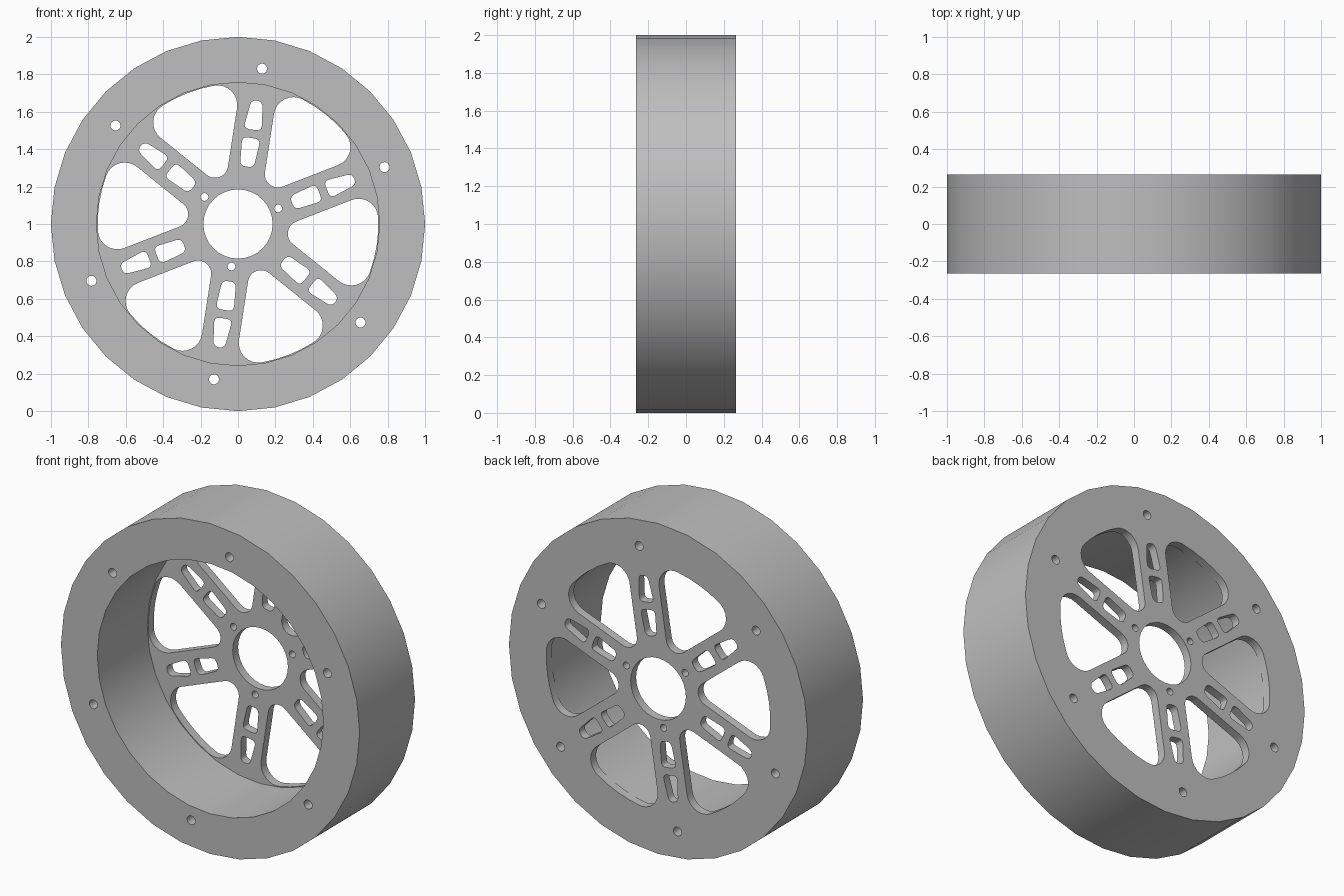
import bpy, bmesh
from math import sin, cos, pi, radians, sqrt, atan2
from mathutils import Vector

if "Cube" in bpy.data.objects:
    bpy.data.objects.remove(bpy.data.objects["Cube"], do_unlink=True)

HALF = 0.265        # half of the wheel width
WEB_FRONT = 0.213   # front face of the spoke plate
CAVITY_R = 0.757
SPOKE = radians(21.2)
STEP = pi / 3

metal = bpy.data.materials.new("light grey metal")
metal.use_nodes = True
grey = (0.52, 0.52, 0.52, 1)
metal.diffuse_color = grey
metal.node_tree.nodes["Principled BSDF"].inputs["Base Color"].default_value = grey


def arc(cx, cy, r, a0, a1, n):
    return [(cx + r * cos(a0 + (a1 - a0) * i / n), cy + r * sin(a0 + (a1 - a0) * i / n))
            for i in range(n + 1)]


def circle(r, n, cx=0):
    return arc(cx, 0, r, 0, 2 * pi, n)[:-1]


def turned(points, a):
    return [(u * cos(a) - v * sin(a), u * sin(a) + v * cos(a)) for u, v in points]


def rounded(corners, size, n=4):
    """Round each corner of a polygon with a short curve."""
    out = []
    for i, c in enumerate(corners):
        c = Vector(c)
        p = c + (Vector(corners[i - 1]) - c).normalized() * size
        q = c + (Vector(corners[(i + 1) % len(corners)]) - c).normalized() * size
        for k in range(n + 1):
            t = k / n
            out.append(tuple(p * (1 - t) ** 2 + c * 2 * t * (1 - t) + q * t * t))
    return out


def prisms(name, outlines, y0, y1):
    """Extrude flat outlines along y into one mesh object."""
    bm = bmesh.new()
    for pts in outlines:
        face = bm.faces.new([bm.verts.new((u, y0, v + 1)) for u, v in pts])
        ext = bmesh.ops.extrude_face_region(bm, geom=[face], use_keep_orig=True)
        moved = [g for g in ext["geom"] if isinstance(g, bmesh.types.BMVert)]
        bmesh.ops.translate(bm, verts=moved, vec=(0, y1 - y0, 0))
    bmesh.ops.recalc_face_normals(bm, faces=bm.faces)
    mesh = bpy.data.meshes.new(name)
    bm.to_mesh(mesh)
    bm.free()
    mesh.materials.append(metal)
    obj = bpy.data.objects.new(name, mesh)
    bpy.context.collection.objects.link(obj)
    return obj


def pocket(offset=0.1, tip=0.07, corner=0.105, outer=0.75):
    """Rounded wedge opening between two spokes, pointing along +u."""
    a = 2 * (offset + corner)
    s = -a * cos(pi / 6) + sqrt((outer - corner) ** 2 - (a / 2) ** 2)
    cx, cy = a + s * cos(pi / 6), s / 2
    lean = atan2(cy, cx)
    side = 2 * pi / 3
    return (arc(2 * (offset + tip), 0, tip, side, 2 * side, 8)
            + arc(cx, -cy, corner, -side, -lean, 8)
            + arc(0, 0, outer, -lean, lean, 4)[1:-1]
            + arc(cx, cy, corner, lean, side, 8))


# Spoke slots: a lozenge split in two by a bridge
inner_slot = rounded([(0.31, -0.037), (0.31, 0.037), (0.465, 0.049), (0.465, -0.049)], 0.03)
outer_slot = rounded([(0.51, -0.049), (0.51, 0.049), (0.667, 0.03), (0.667, -0.03)], 0.03)

# Through openings: hub bore, pockets, slots and bolt holes
openings = [circle(0.185, 32)]
for i in range(6):
    a = SPOKE + i * STEP
    openings += [turned(pocket(), a + STEP / 2), turned(inner_slot, a), turned(outer_slot, a),
                 turned(circle(0.027, 16, 0.84), a)]
    if i % 2 == 0:
        openings.append(turned(circle(0.021, 16, 0.23), a))

# Wheel body with the front cavity and openings cut out
wheel = prisms("wheel", [circle(1, 32)], -HALF, HALF)
cutters = [prisms("cavity_cutter", [circle(CAVITY_R, 32)], -HALF - 0.1, WEB_FRONT),
           prisms("opening_cutter", openings, -HALF - 0.1, HALF + 0.1)]
for cutter in cutters:
    cutter.hide_render = True
    mod = wheel.modifiers.new(cutter.name, "BOOLEAN")
    mod.operation = "DIFFERENCE"
    mod.solver = "EXACT"
    mod.object = cutter

bpy.ops.object.select_all(action="DESELECT")
wheel.select_set(True)
bpy.context.view_layer.objects.active = wheel
for cutter in cutters:
    bpy.ops.object.modifier_apply(modifier=cutter.name)
    bpy.data.objects.remove(cutter, do_unlink=True)
bpy.ops.object.shade_smooth_by_angle(angle=radians(30))
